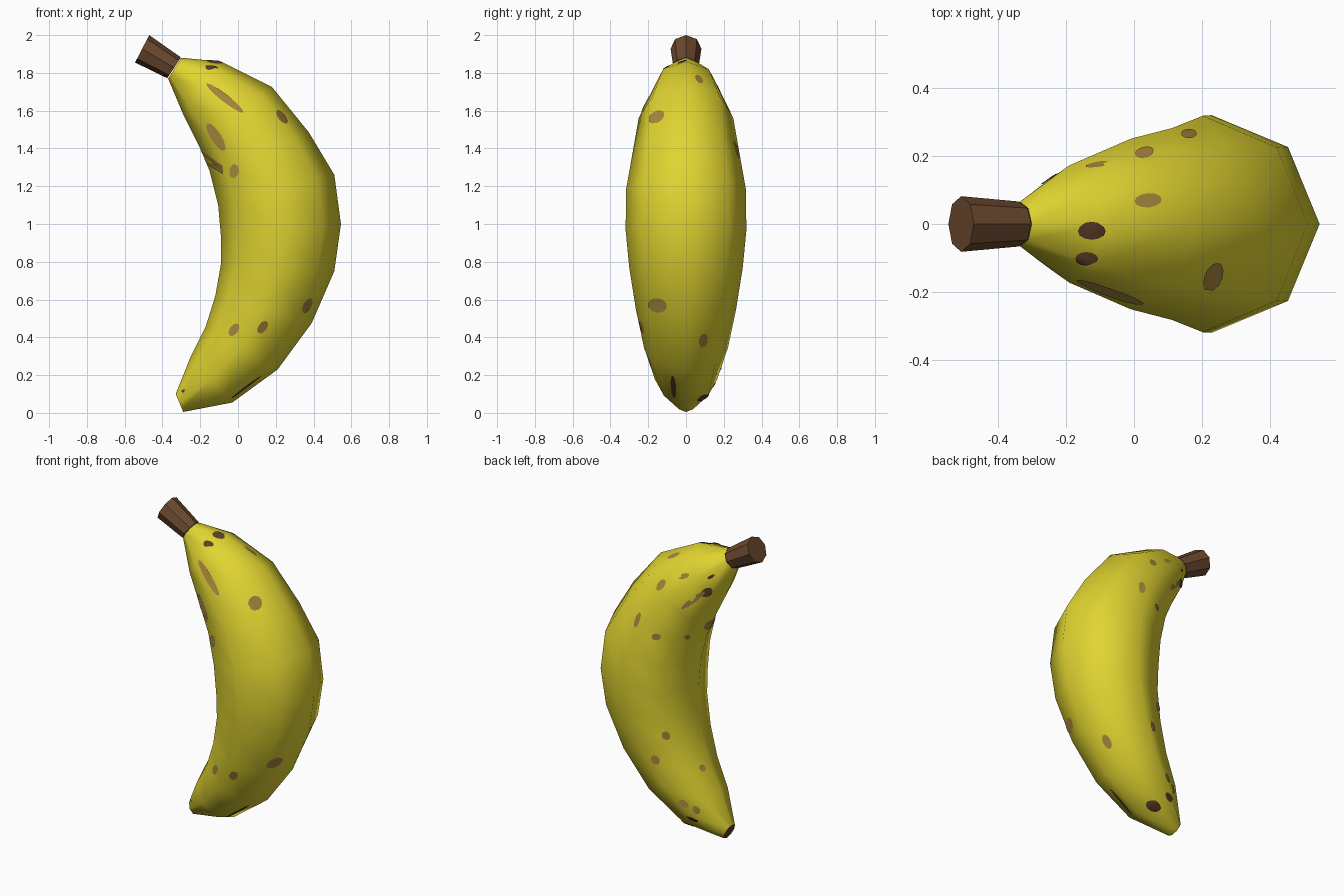
import bpy, bmesh, math
from mathutils import Vector
from mathutils.bvhtree import BVHTree

if "Cube" in bpy.data.objects:
    bpy.data.objects.remove(bpy.data.objects["Cube"])


def material(name, rgb):
    m = bpy.data.materials.new(name)
    m.diffuse_color = (*rgb, 1)
    m.use_nodes = True
    m.node_tree.nodes["Principled BSDF"].inputs["Base Color"].default_value = m.diffuse_color
    return m


YELLOW = material("ripe yellow", (0.75, 0.66, 0.03))
STEM = material("stem brown", (0.15, 0.068, 0.028))
TAN = material("tan spot", (0.37, 0.23, 0.045))
DARK = material("dark spot", (0.11, 0.048, 0.02))
SIDES = 8


def loft(name, rings, mats, smooth, caps):
    """Skin octagonal rings, each given by its inner and outer (x, z) point."""
    bm = bmesh.new()
    loops = []
    for xi, zi, xo, zo in rings:
        inner, outer = Vector((xi, 0, zi)), Vector((xo, 0, zo))
        mid, half = (inner + outer) / 2, (outer - inner) / 2
        side = Vector((0, half.length, 0))
        loops.append([bm.verts.new(mid + half * math.cos(a) + side * math.sin(a))
                      for a in (i * math.tau / SIDES for i in range(SIDES))])
    for a, b in zip(loops, loops[1:]):
        for i in range(SIDES):
            j = (i + 1) % SIDES
            bm.faces.new((a[i], a[j], b[j], b[i])).smooth = smooth
    for k in caps:
        bm.faces.new(loops[k]).material_index = len(mats) - 1
    bmesh.ops.recalc_face_normals(bm, faces=bm.faces)
    return finish(name, bm, mats)


def finish(name, bm, mats):
    me = bpy.data.meshes.new(name)
    bm.to_mesh(me)
    bm.free()
    for m in mats:
        me.materials.append(m)
    ob = bpy.data.objects.new(name, me)
    bpy.context.collection.objects.link(ob)
    return ob


# curved peel, stem end to blossom end, with a dark tip
peel = loft("banana_peel", [
    (-0.37, 1.77, -0.30, 1.88), (-0.29, 1.58, -0.09, 1.86),
    (-0.20, 1.40, 0.18, 1.725), (-0.15, 1.28, 0.375, 1.485),
    (-0.105, 1.10, 0.51, 1.26), (-0.09, 0.93, 0.545, 1.0),
    (-0.09, 0.79, 0.51, 0.75), (-0.12, 0.62, 0.39, 0.475),
    (-0.17, 0.46, 0.21, 0.23), (-0.25, 0.30, -0.03, 0.055),
    (-0.33, 0.10, -0.29, 0.005)], [YELLOW, DARK], True, [0, -1])

# faceted stem flaring to its cut end
loft("stem", [(-0.375, 1.772, -0.302, 1.882), (-0.545, 1.855, -0.47, 2.0)],
     [STEM], False, [0, -1])

# ripeness spots: thin ellipses projected on the peel along a viewing direction
tree = BVHTree.FromPolygons([v.co for v in peel.data.vertices],
                            [p.vertices[:] for p in peel.data.polygons])


def spot(bm, az, el, u, v, length, width, tilt):
    az, el, tilt = map(math.radians, (az, el, tilt))
    toward = Vector((math.sin(az) * math.cos(el), -math.cos(az) * math.cos(el), math.sin(el)))
    right = Vector((math.cos(az), math.sin(az), 0))
    up = toward.cross(right)

    def place(r, a):
        p, q = r * length / 2 * math.cos(a), r * width / 2 * math.sin(a)
        x = u + p * math.cos(tilt) - q * math.sin(tilt)
        y = v + p * math.sin(tilt) + q * math.cos(tilt)
        start = Vector((0, 0, 1)) + right * x + up * y + toward * 3
        hit, normal, _, _ = tree.ray_cast(start, -toward)
        if hit is None:
            hit, normal, _, _ = tree.find_nearest(start - toward * 3)
        if normal.dot(toward) < 0:
            normal = -normal
        return bm.verts.new(hit + normal * 0.004)

    n = 12
    centre = place(0, 0)
    mid, rim = ([place(r, i * math.tau / n) for i in range(n)] for r in (0.55, 1.0))
    for i in range(n):
        j = (i + 1) % n
        bm.faces.new((centre, mid[i], mid[j])).smooth = True
        bm.faces.new((mid[i], rim[i], rim[j], mid[j])).smooth = True


FRONT, RIGHT, TOP, BACK, BELOW = (0, 0), (90, 0), (0, 90), (213, 20), (147, -20)

# view, then u, v from the centre, length, width, tilt
tan_spots = {
    FRONT: [(-0.07, 0.665, 0.25, 0.04, -38), (-0.115, 0.46, 0.17, 0.055, -58),
            (-0.02, 0.28, 0.075, 0.05, 80), (0.23, 0.565, 0.085, 0.035, -52),
            (0.365, -0.43, 0.085, 0.04, 62), (0.13, -0.545, 0.075, 0.045, 55),
            (-0.02, -0.56, 0.075, 0.045, 55)],
    RIGHT: [(0.09, -0.615, 0.075, 0.045, 80)],
    TOP: [(0.04, 0.068, 0.08, 0.042, 5), (0.03, 0.207, 0.055, 0.032, 15),
          (0.16, 0.262, 0.045, 0.028, 0)],
    BACK: [(-0.006, 0.6, 0.075, 0.03, 20), (0.05, 0.46, 0.18, 0.033, 38),
           (0.142, 0.3, 0.08, 0.05, 40), (-0.167, 0.23, 0.055, 0.04, 0),
           (0.012, 0.23, 0.035, 0.03, 0), (-0.11, -0.37, 0.055, 0.048, -50),
           (-0.173, -0.52, 0.06, 0.048, -50), (0.1, -0.57, 0.045, 0.035, -60),
           (-0.006, -0.78, 0.065, 0.04, -30), (0.068, -0.815, 0.055, 0.04, -50)],
}
dark_spots = {
    FRONT: [(-0.285, -0.885, 0.025, 0.018, 0)],
    RIGHT: [(-0.065, -0.86, 0.12, 0.028, 95)],
    TOP: [(-0.125, -0.02, 0.08, 0.05, 0), (-0.14, -0.10, 0.065, 0.038, 0)],
    BACK: [(0.13, 0.51, 0.075, 0.05, 35), (0.155, 0.605, 0.05, 0.018, 30)],
    BELOW: [(0.11, -0.85, 0.09, 0.055, -15), (0.2, -0.79, 0.06, 0.035, -50)],
}
for name, table, mat in (("tan_spots", tan_spots, TAN), ("dark_spots", dark_spots, DARK)):
    bm = bmesh.new()
    for view, entries in table.items():
        for e in entries:
            spot(bm, *view, *e)
    finish(name, bm, [mat])
